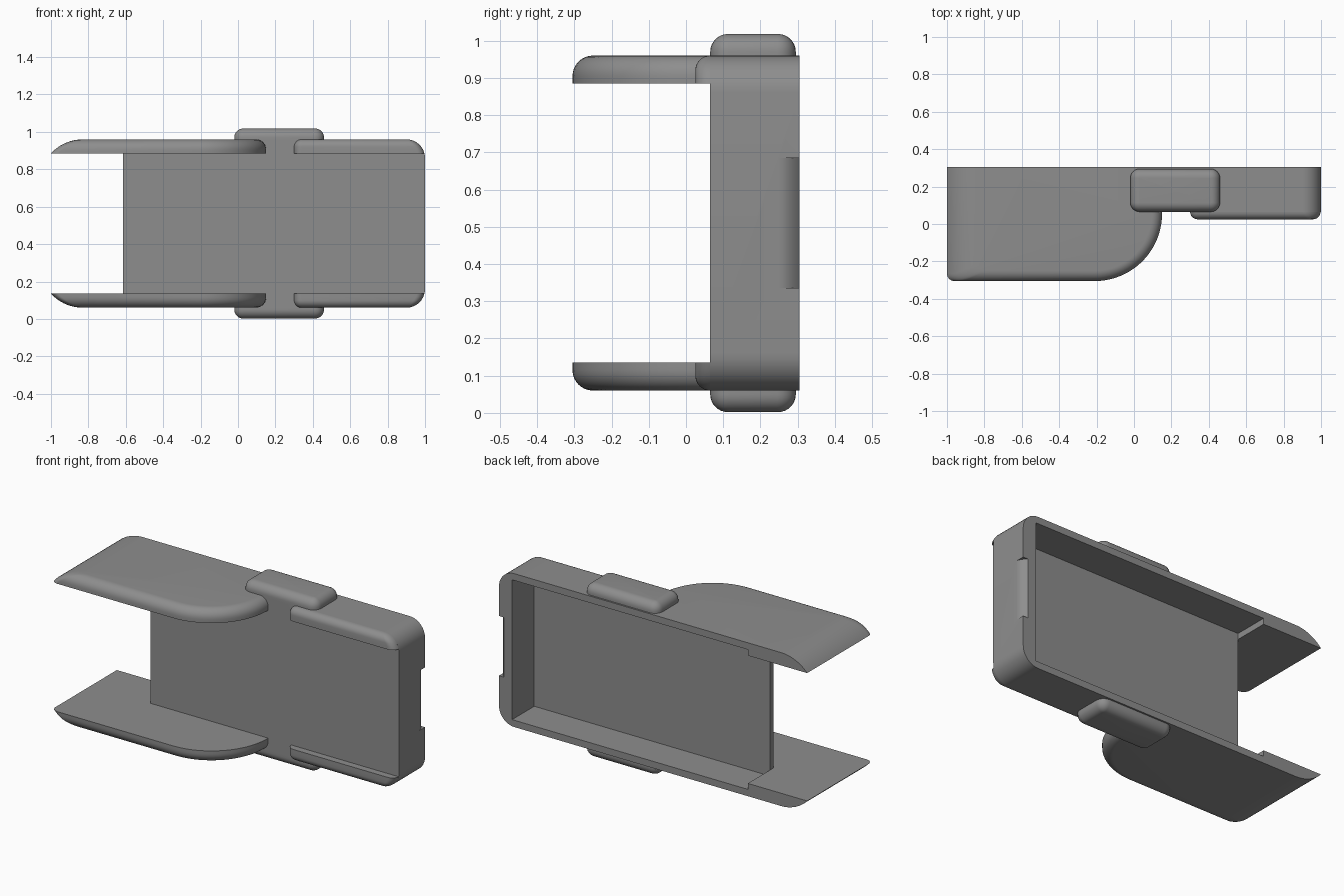
import bpy, bmesh, math

if "Cube" in bpy.data.objects:
    bpy.data.objects.remove(bpy.data.objects["Cube"])

MID = 0.51            # height of the mirror plane; parts are modelled relative to it
LOW, TOP = 0.375, 0.45  # under and upper side of the top flanges
FRONT, BACK = 0.065, 0.305

grey = bpy.data.materials.new("plain grey")
grey.diffuse_color = (0.27, 0.27, 0.27, 1)
grey.use_nodes = True
grey.node_tree.nodes["Principled BSDF"].inputs["Base Color"].default_value = grey.diffuse_color


def make(name, bm):
    bmesh.ops.remove_doubles(bm, verts=bm.verts, dist=1e-5)
    bmesh.ops.recalc_face_normals(bm, faces=bm.faces)
    me = bpy.data.meshes.new(name)
    bm.to_mesh(me)
    bm.free()
    me.materials.append(grey)
    ob = bpy.data.objects.new(name, me)
    ob.location.z = MID
    bpy.context.collection.objects.link(ob)
    return ob


def stack(name, rings):
    """Skin a list of equal-length point rings and cap both ends."""
    bm = bmesh.new()
    rows = [[bm.verts.new(p) for p in ring] for ring in rings]
    n = len(rows[0])
    for a, b in zip(rows, rows[1:]):
        for i in range(n):
            j = (i + 1) % n
            bm.faces.new((a[i], a[j], b[j], b[i]))
    bm.faces.new(rows[0][::-1])
    bm.faces.new(rows[-1])
    return make(name, bm)


def box(name, x0, x1, y0, y1, z0, z1):
    return stack(name, [[(x0, y0, z), (x1, y0, z), (x1, y1, z), (x0, y1, z)] for z in (z0, z1)])


def arc(cx, cy, r, a0, a1, n=8):
    return [(cx + r * math.cos(math.radians(a0 + (a1 - a0) * i / n)),
             cy + r * math.sin(math.radians(a0 + (a1 - a0) * i / n))) for i in range(n + 1)]


def layers(low, top, r, n=8):
    """Heights and insets of an edge rounded with radius r at the top."""
    out = [(low, 0.0), ((low + top - r) / 2, 0.0)]
    for i in range(n + 1):
        t = math.pi / 2 * i / n
        out.append((top - r + r * math.sin(t), r * (1 - math.cos(t))))
    return out


def finish(ob, cutter=None, mirror=True):
    bpy.context.view_layer.objects.active = ob
    bpy.ops.object.select_all(action='DESELECT')
    ob.select_set(True)
    if cutter:
        m = ob.modifiers.new("cut", 'BOOLEAN')
        m.operation, m.object, m.solver = 'DIFFERENCE', cutter, 'EXACT'
        bpy.ops.object.modifier_apply(modifier=m.name)
    if mirror:
        m = ob.modifiers.new("mirror", 'MIRROR')
        m.use_axis = (False, False, True)
        bpy.ops.object.modifier_apply(modifier=m.name)
    bpy.ops.object.shade_smooth_by_angle(angle=math.radians(30))
    if cutter:
        bpy.data.objects.remove(cutter)


# Large flange with a curved front corner and a bullnose left end
rings = []
for z, d in layers(LOW, TOP, 0.055):
    t = TOP - z
    R = 0.23
    xl = -0.83 - math.sqrt(max(0, R * R - (R - t) ** 2))
    yf = -0.305 + d
    pts = [(xl, BACK)] + arc(xl + 0.04, yf + 0.04, 0.04, 180, 270, 6)
    pts += arc(-0.21, 0.055, 0.36 - d, -90, 0, 20)
    pts += [(0.15 - d, FRONT), (0.15, FRONT), (0.15, BACK)]
    rings.append([(x, y, z) for x, y in pts])
wing = stack("side_flange", rings)
finish(wing, box("pocket_cutter", -0.615, 0.4, FRONT + 0.002, 0.5, 0, 0.41))

# Short lip beside the rounded end
rings = []
for z, d in layers(LOW, TOP, 0.04):
    xr = 0.9 + math.sqrt(max(0, 0.01 - max(0, z - 0.35) ** 2))
    c = 0.04 - d * 0.9
    yf = 0.025 + d
    xl = 0.3 + d
    pts = [(xl, FRONT)] + arc(xl + c, yf + c, c, 180, 270, 6)
    pts += arc(xr - c, yf + c, c, 270, 360, 6) + [(xr, FRONT)]
    rings.append([(x, y, z) for x, y in pts])
finish(stack("front_lip", rings))

# Three-sided frame wall with rounded outer corners
prof = [(0.15, -TOP)] + arc(0.9, -0.35, 0.1, -90, 0, 10) + arc(0.9, 0.35, 0.1, 0, 90, 10)
prof += [(0.15, TOP), (0.15, 0.41), (0.915, 0.41), (0.915, -0.41), (0.15, -0.41)]
frame = stack("frame_wall", [[(x, y, z) for x, z in prof] for y in (FRONT, BACK)])

# Thumb notch on the outer rear edge of the end wall
curve = [(1.0 - 0.032 * (i / 8) ** 2, 0.25 + 0.055 * i / 8) for i in range(9)]
outline = [(1.05, 0.25)] + curve + [(0.968, 0.35), (1.05, 0.35)]
notch = stack("notch_cutter", [[(x, y, z) for x, y in outline] for z in (-0.175, 0.175)])
finish(frame, notch, mirror=False)

# Thin panel closing the front of the tray
finish(box("front_panel", -0.615, 0.915, FRONT, 0.1, -0.41, 0.41), mirror=False)

# Rounded pads on the top and bottom walls
rings = []
for z, d in layers(0.43, 0.508, 0.048):
    c = 0.05 - d
    x0, x1, y0, y1 = -0.02 + d, 0.46 - d, FRONT + d, 0.295 - d
    pts = arc(x0 + c, y0 + c, c, 180, 270, 6) + arc(x1 - c, y0 + c, c, 270, 360, 6)
    pts += arc(x1 - c, y1 - c, c, 0, 90, 6) + arc(x0 + c, y1 - c, c, 90, 180, 6)
    rings.append([(x, y, z) for x, y in pts])
finish(stack("grip_pad", rings))
